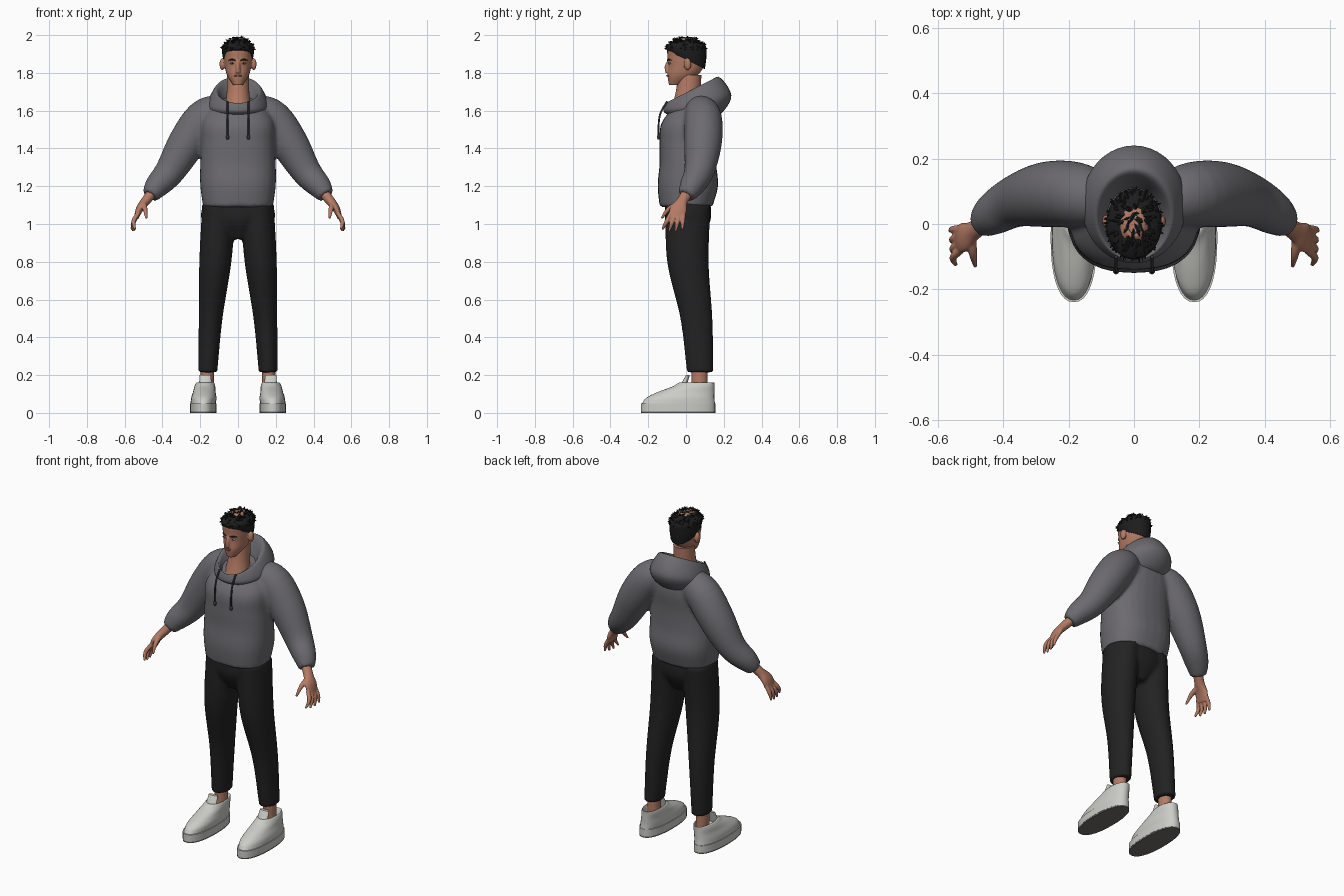
import bpy, bmesh, math, random
from mathutils import Vector, Matrix

if "Cube" in bpy.data.objects:
    bpy.data.objects.remove(bpy.data.objects["Cube"])
random.seed(4)


def material(name, *colour):
    made = bpy.data.materials.new(name)
    made.use_nodes = True
    made.diffuse_color = (*colour, 1)
    shader = made.node_tree.nodes["Principled BSDF"]
    shader.inputs["Base Color"].default_value = (*colour, 1)
    shader.inputs["Roughness"].default_value = 0.8
    return made


skin = material("warm skin", .46, .2, .13)
lip_colour = material("lip", .32, .11, .08)
black_hair = material("black hair", .012, .012, .013)
fleece = material("grey fleece", .15, .145, .16)
cord = material("dark cord", .04, .04, .045)
cloth = material("black cloth", .016, .016, .016)
leather = material("white leather", .6, .6, .57)
rubber = material("outsole rubber", .16, .155, .145)
eye_white = material("eye white", .55, .5, .47)


def curve(keys, t):
    """Value at t on a smooth curve through evenly spaced keys; a plain number stays constant."""
    if not isinstance(keys, tuple):
        return keys
    segments = len(keys) - 1
    i = min(int(t * segments), segments - 1)
    f = t * segments - i
    padded = (2 * keys[0] - keys[1], *keys, 2 * keys[-1] - keys[-2])
    before, start, end, after = padded[i:i + 4]
    slope_in, slope_out = (end - before) / 2, (after - start) / 2
    ease = f * f * (3 - 2 * f)
    return (start + (end - start) * ease
            + slope_in * f * (1 - f) ** 2 - slope_out * f * f * (1 - f))


def loft(bm, x, y, z, w, d=None, tilt=0, side=1, along=False, power=2, sides=28, rings=20):
    """Skin oval rings of half width w and half depth d, level or turned to follow their path."""
    d = w if d is None else d

    def centre(t):
        return Vector((side * curve(x, t), curve(y, t), curve(z, t)))

    loops = []
    for i in range(rings + 1):
        t = i / rings
        normal = Vector((0, 0, 1))
        if along:
            normal = centre(min(t + .02, 1)) - centre(max(t - .02, 0))
            normal.normalize()
        deep = Vector((0, 1, 0))
        deep = (deep - normal * normal.dot(deep)).normalized()
        wide = deep.cross(normal)
        loop = []
        for k in range(sides):
            angle = math.tau * k / sides
            c, s = [math.copysign(abs(f) ** (2 / power), f)
                    for f in (math.cos(angle), math.sin(angle))]
            lift = Vector((0, 0, curve(tilt, t) * s))
            loop.append(bm.verts.new(
                centre(t) + wide * curve(w, t) * c + deep * curve(d, t) * s + lift))
        loops.append(loop)
    for lower, upper in zip(loops, loops[1:]):
        for k in range(sides):
            bm.faces.new((lower[k], lower[k - 1], upper[k - 1], upper[k]))
    bm.faces.new(loops[0])
    bm.faces.new(loops[-1])


def blob(bm, centre, radii):
    place = Matrix.Translation(centre) @ Matrix.Diagonal((*radii, 1))
    bmesh.ops.create_uvsphere(bm, u_segments=16, v_segments=10, radius=1, matrix=place)


def part(name, bm, mat, voxel=0, relax=2, angle=60):
    """Turn a bmesh into an object; a voxel size blends overlapping pieces into one skin."""
    bmesh.ops.recalc_face_normals(bm, faces=bm.faces)
    mesh = bpy.data.meshes.new(name)
    bm.to_mesh(mesh)
    bm.free()
    mesh.materials.append(mat)
    ob = bpy.data.objects.new(name, mesh)
    bpy.context.collection.objects.link(ob)
    for other in bpy.context.selected_objects:
        other.select_set(False)
    ob.select_set(True)
    bpy.context.view_layer.objects.active = ob
    bpy.ops.object.shade_smooth_by_angle(angle=math.radians(angle))
    if voxel:
        blend = ob.modifiers.new("blend", 'REMESH')
        blend.mode, blend.voxel_size, blend.use_smooth_shade = 'VOXEL', voxel, True
        smooth = ob.modifiers.new("relax", 'SMOOTH')
        smooth.factor, smooth.iterations = .5, relax


def single(name, mat, angle=60, **shape):
    """A part made of one loft."""
    bm = bmesh.new()
    loft(bm, **shape)
    part(name, bm, mat, angle=angle)


both_sides = ((1, "left"), (-1, "right"))

# Hoodie body with both sleeves
bm = bmesh.new()
loft(bm, x=0, y=(0, .01, .01, .01, .02, .05), z=(1.09, 1.66), w=(.185, .2, .2, .195, .19, .12),
     d=(.14, .16, .15, .15, .15, .1), tilt=(0, 0, .02), power=2.4)
for side, label in both_sides:
    loft(bm, x=(.09, .18, .27, .36, .43, .465), y=(.07, .09, .09, .07, .03, 0),
         z=(1.61, 1.56, 1.43, 1.28, 1.2, 1.15), w=(.08, .1, .1, .08, .065, .045),
         side=side, along=True)
part("hoodie", bm, fleece, voxel=.011, relax=4)

# Hood lying on the back, rolled from the inside over the rim
single("hood", fleece, angle=80, x=0, y=(0, .01, .03, .06, .04, .01),
       z=(1.61, 1.66, 1.71, 1.64, 1.58, 1.57), w=(.08, .09, .12, .16, .14, .1),
       d=(.1, .11, .14, .18, .14, .09), tilt=(.01, .04, .07, .04, 0, 0), sides=40, rings=30)

# Trousers
bm = bmesh.new()
loft(bm, x=0, y=.01, z=(1.12, .92), w=(.18, .19, .06), d=(.12, .12, .07))
for side, label in both_sides:
    loft(bm, x=(.1, .12, .145, .16), y=(.01, .01, .055, .075), z=(1.1, .8, .5, .215),
         w=(.09, .085, .063, .05), d=(.12, .11, .085, .07), side=side)
part("trousers", bm, cloth, voxel=.01, relax=3)

for side, label in both_sides:
    # Drawstring with a knotted end
    bm = bmesh.new()
    loft(bm, x=.055, y=(-.1, -.135, -.145, -.145), z=(1.65, 1.46), w=.005,
         side=side, along=True, sides=10)
    blob(bm, (side * .055, -.145, 1.46), (.009, .009, .014))
    part(label + "_drawstring", bm, cord)

    # Bare ankle
    single(label + "_ankle", skin, x=.163, y=.072, z=(.25, .1), w=.035, d=.042, side=side)

    # Shoe: outsole, midsole, upper with open collar, tongue
    sole = dict(x=.184, y=-.042, d=.197, side=side, power=2.3, sides=36, rings=1)
    single(label + "_outsole", rubber, z=(0, .008), w=.07, **sole)
    single(label + "_midsole", leather, z=(.008, .05), w=.071, **sole)
    single(label + "_shoe_upper", leather, x=(.184, .17), y=(-.04, -.03, 0, .04, .06, .07),
           z=(.05, .08, .11, .14, .16, .12), w=(.067, .067, .06, .055, .045, .035),
           d=(.193, .18, .15, .11, .09, .06), side=side, power=2.2, sides=36)
    single(label + "_shoe_tongue", leather, x=.173, y=(-.02, .01), z=(.13, .2),
           w=(.035, .03), d=(.02, .01), side=side)

    # Hand: palm, four fingers and thumb in one skin
    bm = bmesh.new()
    loft(bm, x=(.45, .49, .52, .54), y=(.01, -.02, -.04, -.05), z=(1.17, 1.12, 1.08, 1.03),
         w=(.027, .025, .02, .012), d=(.03, .03, .045, .04), side=side, along=True)
    for finger in range(4):
        base, tip = -.08 + .022 * finger, -.125 + .035 * finger
        loft(bm, x=(.53, .553, .545 + .006 * finger), y=(base, tip),
             z=(1.055, .96 + .005 * (finger - 1.5) ** 2), w=(.012, .0115, .006),
             side=side, along=True, sides=12)
    loft(bm, x=(.5, .485), y=(-.03, -.09, -.13), z=(1.11, 1.08, 1.03), w=(.018, .013, .006),
         side=side, along=True, sides=12)
    part(label + "_hand", bm, skin, voxel=.004)

    # Eye, iris and brow
    for name, mat, y, radii in (("_eye", eye_white, -.0865, (.013, .008, .0055)),
                                ("_iris", black_hair, -.092, (.005, .004, .005))):
        bm = bmesh.new()
        blob(bm, (side * .031, y, 1.851), radii)
        part(label + name, bm, mat)
    single(label + "_brow", black_hair, x=(.014, .032, .05), y=(-.098, -.092, -.077),
           z=(1.866, 1.871, 1.866), w=(.003, .004, .002), side=side, along=True, sides=10)

# Neck
single("neck", skin, x=0, y=(-.01, .01, .02), z=(1.6, 1.79), w=(.072, .06, .058),
       d=(.07, .065, .062))

# Head with nose and ears
bm = bmesh.new()
loft(bm, x=0, y=(-.06, -.02, 0, 0, 0, 0), z=(1.735, 1.985), w=(.025, .057, .07, .075, .075, .03),
     d=(.03, .078, .094, .098, .095, .04), power=2.15)
loft(bm, x=0, y=(-.093, -.1, -.1), z=(1.865, 1.835, 1.8), w=(.008, .011, .014),
     d=(.007, .013, .01), sides=14)
for side, label in both_sides:
    blob(bm, (side * .084, .008, 1.846), (.014, .02, .032))
part("head", bm, skin, voxel=.0045)

# Mouth
single("lips", lip_colour, x=(-.025, 0, .025), y=(-.09, -.1, -.09), z=1.785,
       w=(.002, .005, .002), along=True, sides=10)

# Hair: close cap, then tufts swept away from the crown
single("hair_cap", black_hair, x=0, y=0, z=(1.87, 1.91, 1.95, 1.985), w=(.078, .084, .078, .02),
       d=(.1, .108, .1, .03), tilt=(-.05, -.02, 0, 0))
bm = bmesh.new()
for tuft in range(170):
    turn, rise = random.uniform(0, math.tau), math.asin(random.uniform(.12, 1))
    outward = Vector((math.cos(turn) * math.cos(rise), math.sin(turn) * math.cos(rise),
                      math.sin(rise)))
    root = Vector((outward.x * .079, outward.y * .103, 1.915 + outward.z * .07))
    sweep = Vector((root.x, root.y - .04, 0)).normalized()
    scatter = Vector([random.uniform(-.3, .3) for axis in range(3)])
    lean = (sweep * .7 + outward * .55 + scatter).to_track_quat('Z', 'Y').to_matrix().to_4x4()
    bmesh.ops.create_cone(bm, cap_ends=True, segments=5, radius1=.012, radius2=.001,
                          depth=random.uniform(.025, .038), matrix=Matrix.Translation(root) @ lean)
for vert in bm.verts:
    vert.co.z = min(vert.co.z, 2)
part("hair_tufts", bm, black_hair, angle=30)
